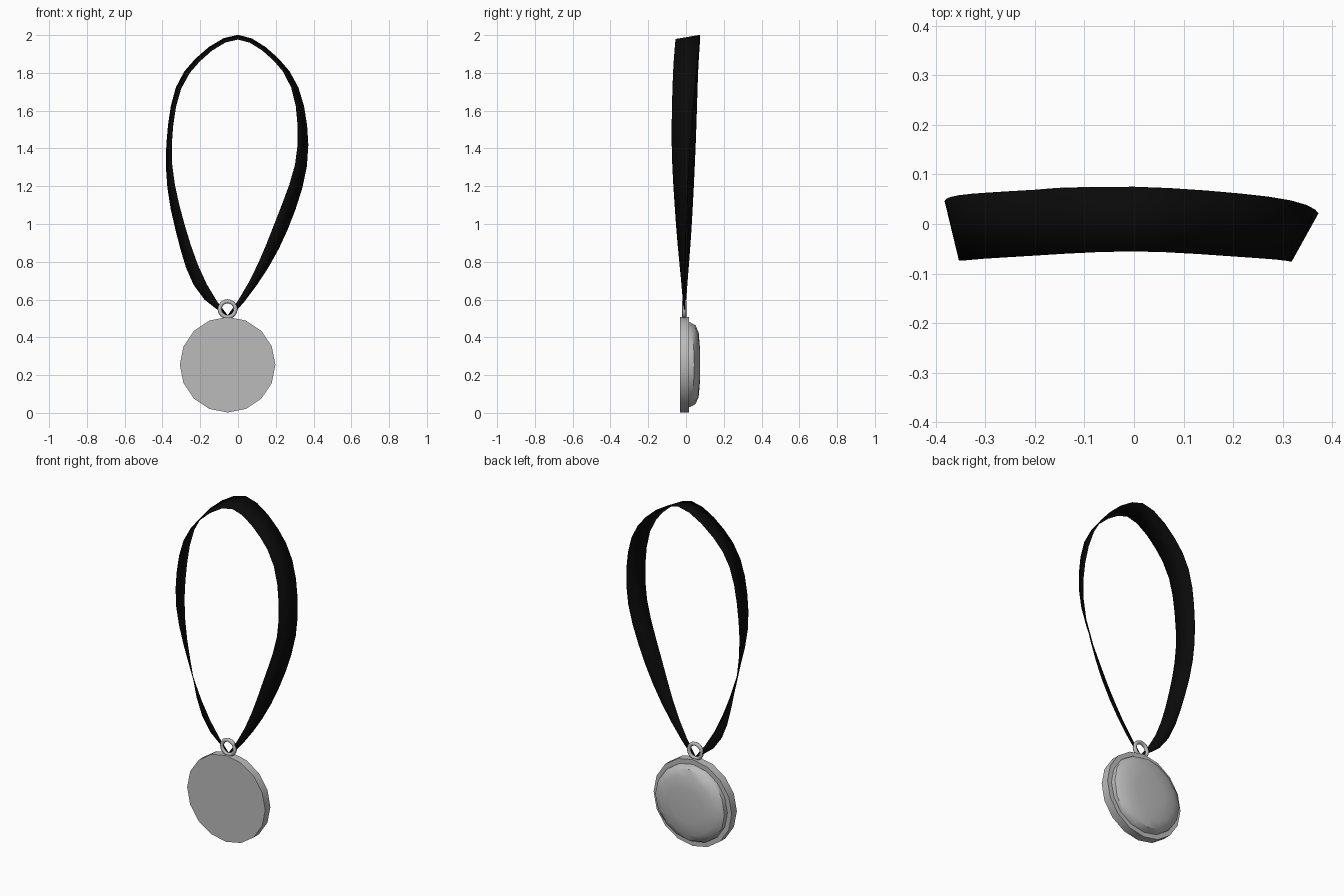
import bpy, bmesh, math
from mathutils import Vector

if "Cube" in bpy.data.objects:
    bpy.data.objects.remove(bpy.data.objects["Cube"])

CX, CZ = -0.055, 0.255      # medal centre


def material(name, rgb):
    m = bpy.data.materials.new(name)
    m.diffuse_color = (*rgb, 1)
    m.use_nodes = True
    m.node_tree.nodes["Principled BSDF"].inputs["Base Color"].default_value = m.diffuse_color
    return m


silver = material("silver", (0.5, 0.5, 0.5))
black = material("ribbon black", (0.003, 0.003, 0.003))


def finish(name, bm, mat, angle):
    bmesh.ops.recalc_face_normals(bm, faces=bm.faces)
    me = bpy.data.meshes.new(name)
    bm.to_mesh(me)
    bm.free()
    ob = bpy.data.objects.new(name, me)
    bpy.context.collection.objects.link(ob)
    me.materials.append(mat)
    bpy.ops.object.select_all(action='DESELECT')
    bpy.context.view_layer.objects.active = ob
    ob.select_set(True)
    bpy.ops.object.shade_smooth_by_angle(angle=math.radians(angle))
    return ob


def lathe(name, profile, mat, sides=16, angle=30):
    """Rings (radius, y, extra y on the left and right sides) around the medal axis."""
    bm = bmesh.new()
    rings = []
    for r, y, extra in profile:
        ring = []
        for i in range(sides):
            a = 2 * math.pi * i / sides
            ring.append(bm.verts.new((CX + r * math.cos(a), y + extra * math.cos(a) ** 2,
                                      CZ + r * math.sin(a))))
        rings.append(ring)
    for lo, hi in zip(rings, rings[1:]):
        for i in range(sides):
            j = (i + 1) % sides
            bm.faces.new((lo[i], lo[j], hi[j], hi[i]))
    bm.faces.new(rings[0])
    bm.faces.new(rings[-1])
    return finish(name, bm, mat, angle)


# Medal plate and the domed relief on its back
lathe("medal_disc", [(0.253, -0.031, 0), (0.253, 0.017, 0)], silver)
lathe("medal_dome", [(0.226, 0.012, 0), (0.224, 0.022, 0.022), (0.208, 0.051, 0),
                     (0.17, 0.067, 0), (0.1, 0.073, 0), (0.03, 0.075, 0)], silver, angle=35)

# Hanging ring
bpy.ops.mesh.primitive_torus_add(location=(CX, -0.009, 0.549), rotation=(math.pi / 2, 0, 0),
                                 major_segments=16, minor_segments=8,
                                 major_radius=0.042, minor_radius=0.011)
ring = bpy.context.object
ring.name = "hanging_ring"
ring.data.materials.append(silver)
bpy.ops.object.shade_smooth_by_angle(angle=math.radians(50))

# Ribbon: cross-sections given as outer (back) edge and inner (front) edge
sections = [
    (-0.075, -0.005, 0.52, -0.05, -0.010, 0.51),
    (-0.177, 0.000, 0.60, -0.108, -0.015, 0.585),
    (-0.330, 0.028, 0.97, -0.285, -0.050, 1.00),
    (-0.378, 0.051, 1.42, -0.352, -0.073, 1.42),
    (-0.283, 0.064, 1.807, -0.257, -0.067, 1.80),
    (0.000, 0.075, 2.00, 0.000, -0.055, 1.978),
    (0.272, 0.055, 1.807, 0.240, -0.068, 1.807),
    (0.371, 0.022, 1.42, 0.317, -0.075, 1.42),
    (0.262, 0.000, 0.97, 0.193, -0.052, 1.00),
    (0.034, -0.008, 0.59, 0.004, -0.016, 0.60),
    (-0.035, -0.008, 0.51, -0.055, -0.010, 0.515),
]


def spline(pts, steps):
    """Catmull-Rom curve with knots spaced by distance."""
    t = [0.0]
    for a, b in zip(pts, pts[1:]):
        t.append(t[-1] + (b - a).length)
    n = len(pts)
    tan = []
    for i in range(n):
        a, b = max(i - 1, 0), min(i + 1, n - 1)
        if 0 < i < n - 1:
            h0, h1 = t[i] - t[a], t[b] - t[i]
            tan.append(((pts[i] - pts[a]) * (h1 / h0) + (pts[b] - pts[i]) * (h0 / h1)) / (h0 + h1))
        else:
            tan.append((pts[b] - pts[a]) / (t[b] - t[a]))
    out = []
    for i in range(n - 1):
        h = t[i + 1] - t[i]
        k = 1 if i in (0, n - 2) else steps
        for s in range(k):
            u = s / k
            out.append(pts[i] * (2 * u**3 - 3 * u**2 + 1) + tan[i] * h * (u**3 - 2 * u**2 + u)
                       + pts[i + 1] * (3 * u**2 - 2 * u**3) + tan[i + 1] * h * (u**3 - u**2))
    return out + [pts[-1]]


outer = spline([Vector(s[:3]) for s in sections], 4)
inner = spline([Vector(s[3:]) for s in sections], 4)
bm = bmesh.new()
pairs = [(bm.verts.new(o), bm.verts.new(i)) for o, i in zip(outer, inner)]
for (a, b), (c, d) in zip(pairs, pairs[1:]):
    bm.faces.new((a, b, d, c))
ribbon = finish("ribbon", bm, black, 30)
thick = ribbon.modifiers.new("thickness", 'SOLIDIFY')
thick.thickness = 0.003
thick.offset = 0
